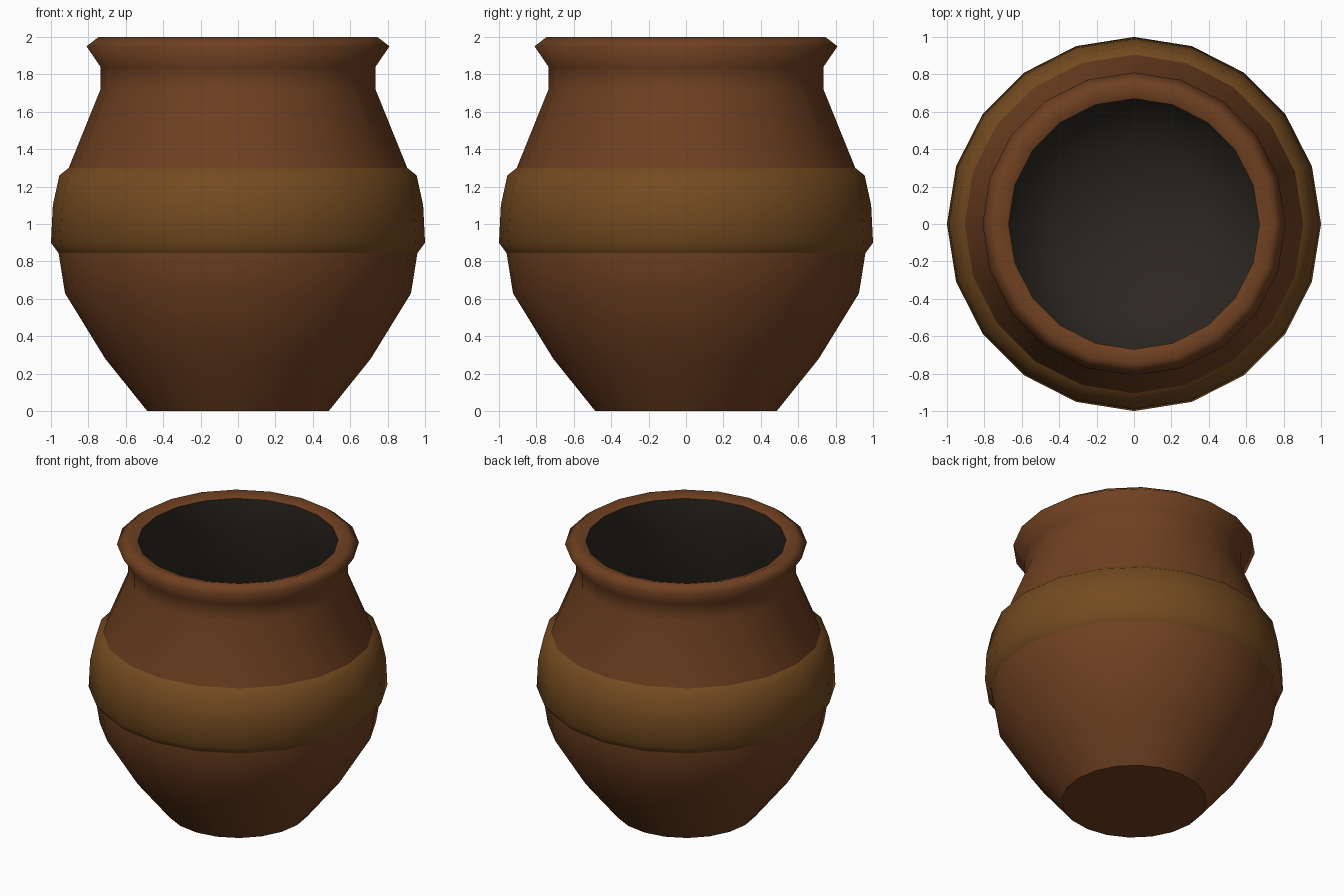
import bpy, bmesh
from math import sin, cos, tau

if "Cube" in bpy.data.objects:
    bpy.data.objects.remove(bpy.data.objects["Cube"])

SIDES = 20


def material(name, rgb):
    m = bpy.data.materials.new(name)
    m.diffuse_color = (*rgb, 1)
    m.use_nodes = True
    m.node_tree.nodes["Principled BSDF"].inputs["Base Color"].default_value = m.diffuse_color
    return m


def lathe(name, profile, mat):
    """Revolve (radius, z) points around z; a radius of 0 closes to a pole."""
    bm = bmesh.new()
    rings = []
    for r, z in profile:
        n = SIDES if r > 0 else 1
        rings.append([bm.verts.new((r * cos(tau * i / SIDES), r * sin(tau * i / SIDES), z))
                      for i in range(n)])
    for a, b in zip(rings, rings[1:]):
        for i in range(SIDES):
            j = (i + 1) % SIDES
            quad = [a[i % len(a)], a[j % len(a)], b[j % len(b)], b[i % len(b)]]
            bm.faces.new(list(dict.fromkeys(quad)))
    for f in bm.faces:
        f.smooth = True
    mesh = bpy.data.meshes.new(name)
    bm.to_mesh(mesh)
    bm.free()
    mesh.materials.append(mat)
    obj = bpy.data.objects.new(name, mesh)
    bpy.context.collection.objects.link(obj)
    return obj


clay = material("clay", (0.16, 0.052, 0.015))
ochre = material("ochre", (0.175, 0.07, 0.014))
dark = material("dark_inside", (0.025, 0.02, 0.015))

# Outer wall with neck and flared rim
lathe("pot_body", [(0.485, 0), (0.71, 0.28), (0.925, 0.63), (0.96, 0.85), (0.955, 1.08),
                   (0.905, 1.30), (0.735, 1.72), (0.735, 1.84), (0.81, 1.95),
                   (0.745, 2.0), (0.67, 1.97)], clay)

# Flat underside, kept separate for a crisp edge
lathe("pot_base", [(0, 0), (0.485, 0)], clay)

# Raised band around the belly
lathe("belly_band", [(0.96, 0.845), (1.0, 0.90), (0.99, 1.10), (0.955, 1.26),
                     (0.905, 1.30)], ochre)

# Dark hollow interior
lathe("pot_inside", [(0.67, 1.97), (0.67, 1.72), (0.84, 1.28), (0.89, 1.06), (0.89, 0.85),
                     (0.86, 0.65), (0.65, 0.31), (0.44, 0.07), (0, 0.06)], dark)
